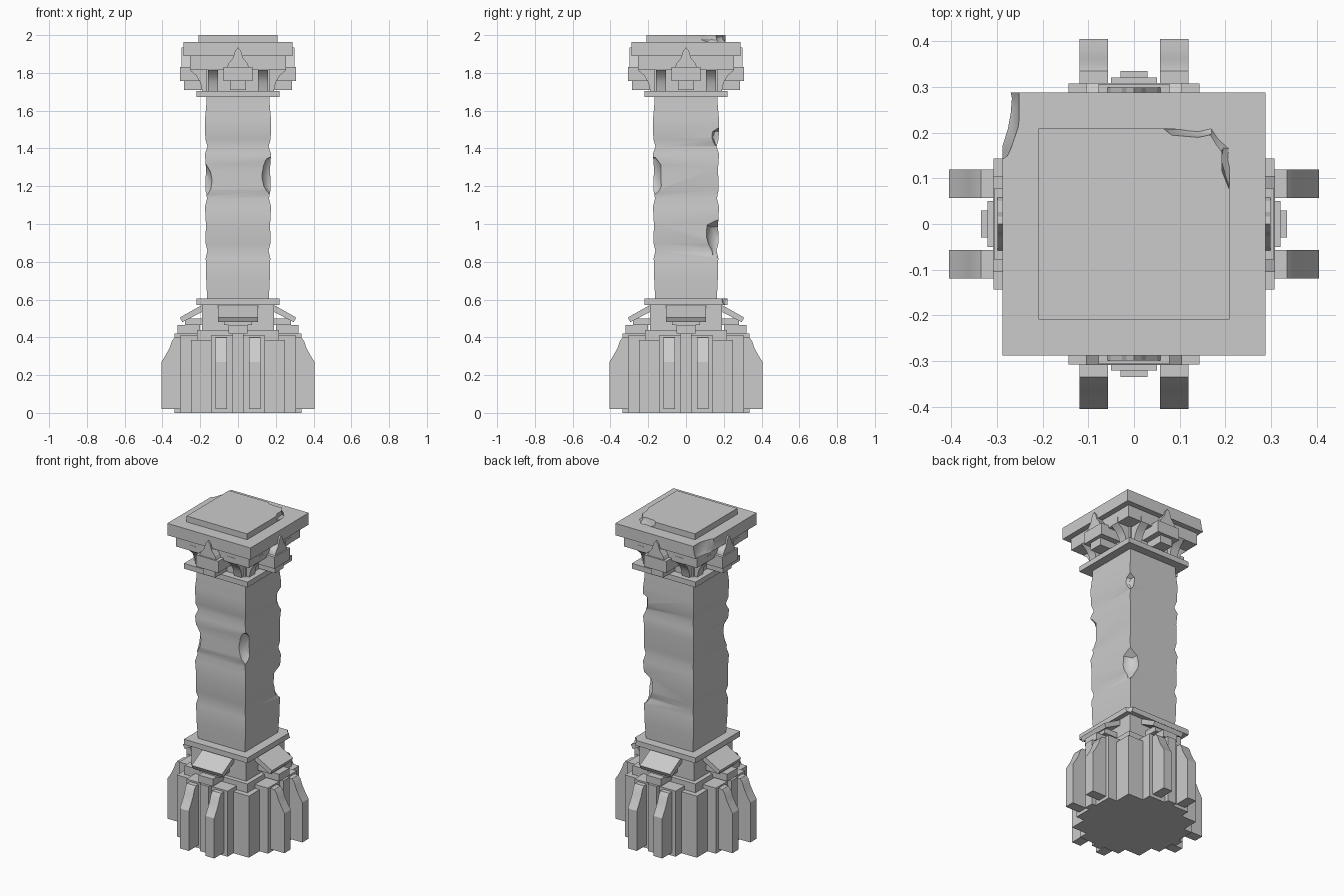
import bpy
import bmesh
import math
import random
from mathutils import Matrix, Vector

random.seed(4)
if "Cube" in bpy.data.objects:
    bpy.data.objects.remove(bpy.data.objects["Cube"], do_unlink=True)

stone = bpy.data.materials.new("grey_stone")
stone.use_nodes = True
GREY = (0.6, 0.6, 0.6, 1)
stone.diffuse_color = GREY
stone.node_tree.nodes["Principled BSDF"].inputs["Base Color"].default_value = GREY


def finish(name, bm):
    bmesh.ops.recalc_face_normals(bm, faces=bm.faces)
    mesh = bpy.data.meshes.new(name)
    bm.to_mesh(mesh)
    bm.free()
    mesh.materials.append(stone)
    obj = bpy.data.objects.new(name, mesh)
    bpy.context.collection.objects.link(obj)
    return obj


def loft(name, rings):
    """Square rings of (height, half width), stacked and capped."""
    bm = bmesh.new()
    loops = [[bm.verts.new((h * x, h * y, z)) for x, y in ((-1, -1), (1, -1), (1, 1), (-1, 1))]
             for z, h in rings]
    for low, high in zip(loops, loops[1:]):
        for i in range(4):
            j = (i + 1) % 4
            bm.faces.new((low[i], low[j], high[j], high[i]))
    bm.faces.new(loops[0])
    bm.faces.new(loops[-1])
    return finish(name, bm)


def slab(name, half, z0, z1):
    return loft(name, [(z0, half), (z1, half)])


def prism(bm, points, offset, turn):
    """Extrude a polygon by offset, then turn it around the column."""
    start = [bm.verts.new(turn @ Vector(p)) for p in points]
    end = [bm.verts.new(turn @ (Vector(p) + Vector(offset))) for p in points]
    bm.faces.new(start)
    bm.faces.new(end)
    for i in range(len(points)):
        j = (i + 1) % len(points)
        bm.faces.new((start[i], start[j], end[j], end[i]))


def on_sides(name, spans, profile):
    """Extrude a (reach, height) profile across each x span, on all four sides."""
    bm = bmesh.new()
    for k in range(4):
        turn = Matrix.Rotation(k * math.pi / 2, 3, "Z")
        for x0, x1 in spans:
            prism(bm, [(x0, -r, z) for r, z in profile], (x1 - x0, 0, 0), turn)
    return finish(name, bm)


def block(name, half, r0, r1, z0, z1):
    return on_sides(name, [(-half, half)], [(r0, z0), (r1, z0), (r1, z1), (r0, z1)])


def pair(a, b):
    return [(a, b), (-b, -a)]


def chip(obj, centre, radii):
    """Break a rough hollow out of a part."""
    bm = bmesh.new()
    bmesh.ops.create_icosphere(bm, subdivisions=2, radius=1)
    for v in bm.verts:
        v.co *= random.uniform(0.88, 1.1)
        v.co = Vector(c + r * p for c, r, p in zip(centre, radii, v.co))
    cutter = finish("chip_cutter", bm)
    cutter.hide_render = True
    mod = obj.modifiers.new("chip", "BOOLEAN")
    mod.operation = "DIFFERENCE"
    mod.solver = "EXACT"
    mod.object = cutter
    bpy.context.view_layer.objects.active = obj
    bpy.ops.object.modifier_apply(modifier=mod.name)
    bpy.data.objects.remove(cutter, do_unlink=True)


def smooth(obj, angle):
    bpy.ops.object.select_all(action="DESELECT")
    obj.select_set(True)
    bpy.context.view_layer.objects.active = obj
    bpy.ops.object.shade_smooth_by_angle(angle=math.radians(angle))


# Base: core, side panels, ribs and buttress fins
slab("base_body", 0.249, 0, 0.385)
slab("base_step", 0.217, 0.385, 0.44)
slab("base_neck", 0.19, 0.44, 0.575)
block("base_panel", 0.143, 0.2, 0.307, 0, 0.41)
block("base_rib", 0.03, 0.2, 0.335, 0, 0.42)
block("rib_cap", 0.05, 0.2, 0.32, 0.42, 0.465)
block("roof_support", 0.075, 0.18, 0.28, 0.465, 0.5)
fins = on_sides("buttress_fin", pair(0.057, 0.119),
                [(0.2, 0.02), (0.405, 0.02), (0.405, 0.27), (0.383, 0.305),
                 (0.362, 0.345), (0.35, 0.38), (0.335, 0.4), (0.2, 0.4)])
smooth(fins, 25)
on_sides("slanted_roof", [(-0.105, 0.105)],
         [(0.18, 0.575), (0.21, 0.56), (0.308, 0.505), (0.295, 0.48), (0.18, 0.54)])
base_plate = slab("base_plate", 0.22, 0.572, 0.605)
chip(base_plate, (0.225, 0.225, 0.6), (0.035, 0.035, 0.05))

# Shaft: four worn drums with soft grooves and broken edges
shaft = loft("shaft", [
    (0.6, 0.163), (0.7, 0.168), (0.82, 0.171), (0.86, 0.162),
    (0.9, 0.172), (1.0, 0.17), (1.09, 0.175), (1.135, 0.164),
    (1.18, 0.172), (1.3, 0.17), (1.37, 0.175), (1.41, 0.162),
    (1.45, 0.173), (1.55, 0.175), (1.63, 0.168), (1.68, 0.168)])
for centre, radii in [
        ((0.19, -0.185, 1.25), (0.07, 0.06, 0.11)),
        ((-0.185, -0.19, 1.23), (0.055, 0.07, 0.1)),
        ((0.19, 0.19, 0.93), (0.08, 0.09, 0.11)),
        ((0.19, 0.19, 1.46), (0.055, 0.065, 0.06))]:
    chip(shaft, centre, radii)
smooth(shaft, 35)

# Capital: core, brackets, hanging blocks and crests
slab("capital_plate", 0.22, 1.672, 1.705)
slab("capital_core", 0.17, 1.705, 1.82)
slab("capital_step", 0.253, 1.815, 1.89)
brackets = on_sides("curved_bracket", pair(0.105, 0.16),
                    [(0.15, 1.705), (0.19, 1.705), (0.2, 1.75), (0.22, 1.785),
                     (0.255, 1.815), (0.255, 1.85), (0.15, 1.85)])
smooth(brackets, 30)
block("hanging_foot", 0.042, 0.16, 0.285, 1.71, 1.76)
block("hanging_block", 0.078, 0.16, 0.306, 1.757, 1.83)

# Crest outline is drawn in the face plane and pushed inward
half_crest = [(0.058, 1.83), (0.05, 1.85), (0.026, 1.88), (0.016, 1.915), (0, 1.935)]
outline = half_crest + [(-x, z) for x, z in reversed(half_crest[:-1])]
crest = bmesh.new()
for k in range(4):
    prism(crest, [(x, -0.298, z) for x, z in outline], (0, 0.06, 0),
          Matrix.Rotation(k * math.pi / 2, 3, "Z"))
finish("crest", crest)

# Top slabs with broken corners
cap = slab("cap_slab", 0.288, 1.889, 1.963)
chip(cap, (-0.315, 0.26, 1.98), (0.075, 0.14, 0.15))
smooth(cap, 35)
top = slab("top_slab", 0.209, 1.96, 2.0)
for centre, radii in [((0.14, 0.225, 2.0), (0.09, 0.035, 0.05)),
                      ((0.225, 0.14, 2.0), (0.035, 0.085, 0.05)),
                      ((0.22, 0.22, 1.99), (0.06, 0.07, 0.06))]:
    chip(top, centre, radii)
smooth(top, 35)
